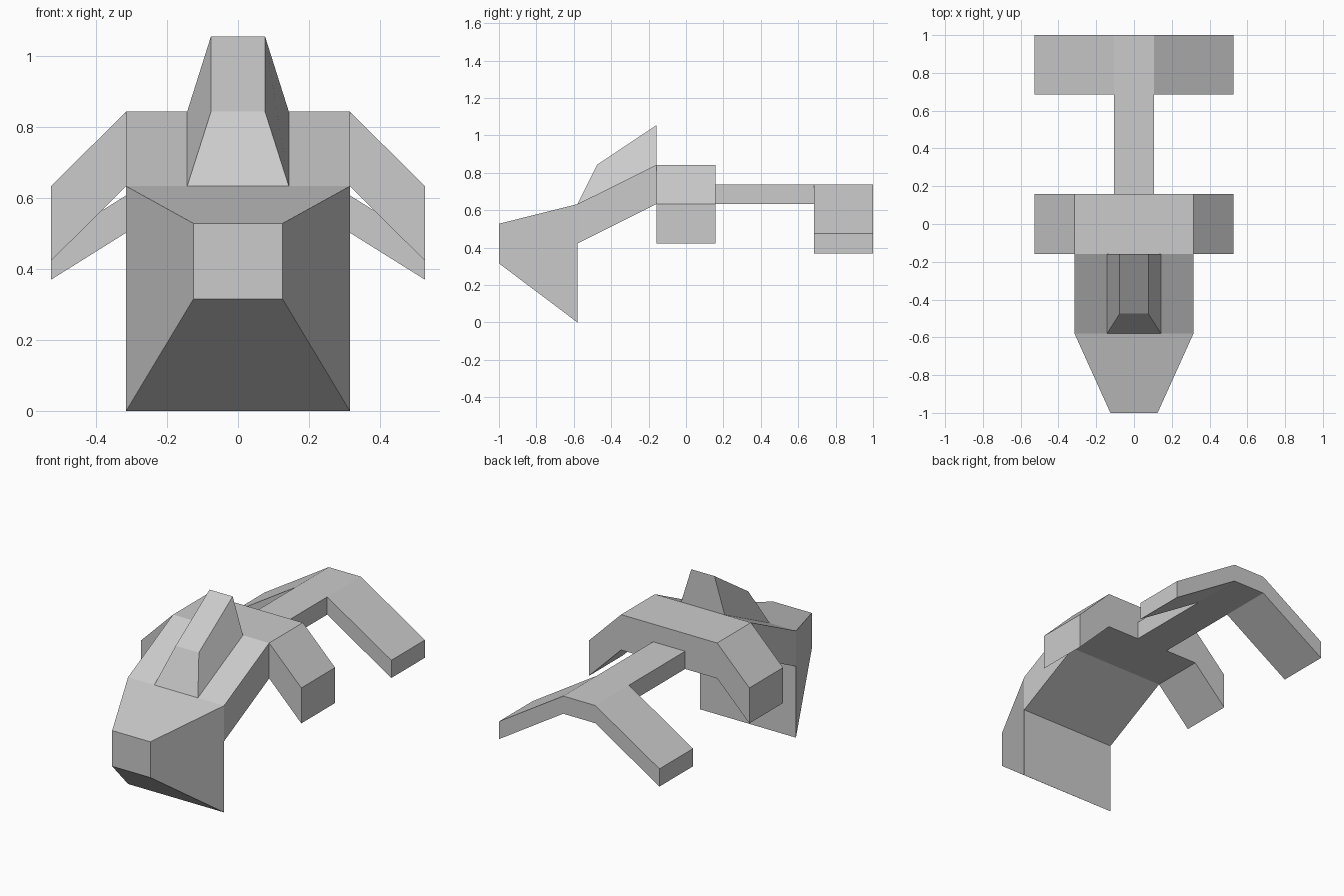
import bpy
import bmesh

cube = bpy.data.objects.get("Cube")
if cube:
    bpy.data.objects.remove(cube, do_unlink=True)

grey = bpy.data.materials.new("hull grey")
grey.use_nodes = True
colour = (0.6, 0.6, 0.6, 1)
grey.diffuse_color = colour
grey.node_tree.nodes["Principled BSDF"].inputs["Base Color"].default_value = colour


def loft(name, rings):
    """Closed flat-shaded solid through rings with equal point counts."""
    bm = bmesh.new()
    loops = [[bm.verts.new(p) for p in ring] for ring in rings]
    for a, b in zip(loops, loops[1:]):
        for i in range(len(a)):
            j = (i + 1) % len(a)
            bm.faces.new((a[i], a[j], b[j], b[i]))
    bm.faces.new(loops[0])
    bm.faces.new(loops[-1])
    bmesh.ops.recalc_face_normals(bm, faces=bm.faces)
    mesh = bpy.data.meshes.new(name)
    bm.to_mesh(mesh)
    bm.free()
    mesh.materials.append(grey)
    obj = bpy.data.objects.new(name, mesh)
    bpy.context.collection.objects.link(obj)
    return obj


def section(half_width, y, low, high):
    """Upright rectangle centred on x = 0."""
    w = half_width
    return [(-w, y, low), (w, y, low), (w, y, high), (-w, y, high)]


def slope(half_width, front, back):
    """Tilted rectangle between a front and a back (y, z) line."""
    w = half_width
    return [(-w, *front), (w, *front), (w, *back), (-w, *back)]


def drooped_wing(name, y_front, y_back, inner, outer, top, thick, drop):
    """Flat centre with both tips bent downwards."""
    upper = [(-outer, top - drop), (-inner, top), (inner, top), (outer, top - drop)]
    profile = upper + [(x, z - thick) for x, z in reversed(upper)]
    loft(name, [[(x, y, z) for x, z in profile] for y in (y_front, y_back)])


# Tapered nose with a deep flat back
loft("nose", [section(0.125, -1, 0.316, 0.528), section(0.315, -0.58, 0, 0.633)])

# Sloping neck between nose and main wing
loft("neck", [section(0.315, -0.58, 0.422, 0.633), section(0.315, -0.158, 0.633, 0.843)])

# Raised canopy standing on the neck
loft("canopy", [slope(0.143, (-0.58, 0.633), (-0.158, 0.843)),
                slope(0.076, (-0.475, 0.843), (-0.158, 1.055))])

# Main wing, tail boom and tail wing
drooped_wing("main_wing", -0.158, 0.158, 0.315, 0.526, 0.843, 0.21, 0.21)
loft("tail_boom", [section(0.105, 0.158, 0.633, 0.738), section(0.105, 0.685, 0.633, 0.738)])
drooped_wing("tail_wing", 0.685, 1, 0.105, 0.526, 0.738, 0.105, 0.263)
